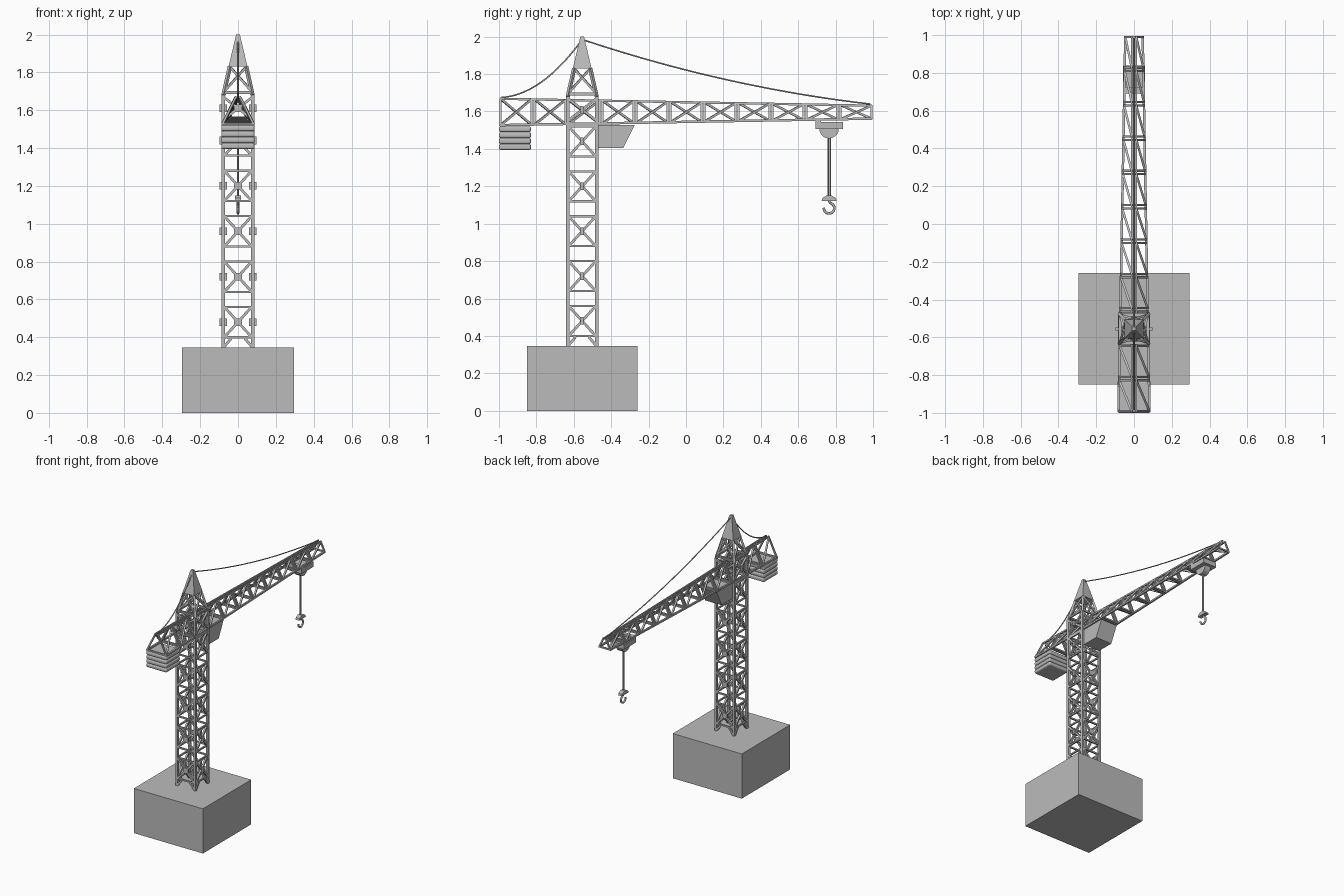
import bpy, bmesh, math
from mathutils import Vector, Matrix

cube = bpy.data.objects.get("Cube")
if cube:
    bpy.data.objects.remove(cube, do_unlink=True)

GREY = (0.5, 0.5, 0.5, 1)
mat = bpy.data.materials.new("plain grey")
mat.use_nodes = True
mat.diffuse_color = GREY
mat.node_tree.nodes["Principled BSDF"].inputs["Base Color"].default_value = GREY


def finish(name, bm):
    bmesh.ops.recalc_face_normals(bm, faces=bm.faces[:])
    me = bpy.data.meshes.new(name)
    bm.to_mesh(me)
    bm.free()
    me.materials.append(mat)
    ob = bpy.data.objects.new(name, me)
    bpy.context.collection.objects.link(ob)
    return ob


def bar(bm, a, b, w, d=None, xf=Matrix()):
    """Rectangular beam from a to b."""
    a, b = xf @ Vector(a), xf @ Vector(b)
    z = (b - a).normalized()
    ref = Vector((0, 1, 0)) if abs(z.z) > 0.99 else Vector((0, 0, 1))
    x = ref.cross(z).normalized()
    rot = Matrix((x, z.cross(x), z)).transposed().to_4x4()
    size = Matrix.Diagonal((w, d or w, (b - a).length, 1))
    bmesh.ops.create_cube(bm, size=1, matrix=Matrix.Translation((a + b) / 2) @ rot @ size)


def box(bm, lo, hi):
    lo, hi = Vector(lo), Vector(hi)
    bmesh.ops.create_cube(bm, size=1, matrix=Matrix.Translation((lo + hi) / 2)
                          @ Matrix.Diagonal((*(hi - lo), 1)))


def prism(bm, profile, half):
    """Extrude a (y, z) profile across x."""
    left = [bm.verts.new((-half, y, z)) for y, z in profile]
    right = [bm.verts.new((half, y, z)) for y, z in profile]
    bm.faces.new(left)
    bm.faces.new(right[::-1])
    n = len(profile)
    for i in range(n):
        j = (i + 1) % n
        bm.faces.new((left[i], right[i], right[j], left[j]))


def wire(name, points, radius):
    cu = bpy.data.curves.new(name, "CURVE")
    cu.dimensions = "3D"
    cu.bevel_depth = radius
    cu.bevel_resolution = 2
    cu.use_fill_caps = True
    sp = cu.splines.new("POLY")
    sp.points.add(len(points) - 1)
    for p, co in zip(sp.points, points):
        p.co = (*co, 1)
    cu.materials.append(mat)
    ob = bpy.data.objects.new(name, cu)
    bpy.context.collection.objects.link(ob)


MAST_Y, HALF, BASE_TOP, SHOULDER = -0.555, 0.077, 0.345, 1.68
quarter_turns = [Matrix.Translation((0, MAST_Y, 0)) @ Matrix.Rotation(k * math.pi / 2, 4, "Z")
                 for k in range(4)]

# Foundation block
bm = bmesh.new()
box(bm, (-0.295, MAST_Y - 0.295, 0), (0.295, MAST_Y + 0.295, BASE_TOP))
finish("foundation_block", bm)

# Mast: corner posts, rungs, cross braces and gussets on four sides
bm = bmesh.new()
for xf in quarter_turns:
    bar(bm, (-HALF, -HALF, BASE_TOP - 0.01), (-HALF, -HALF, SHOULDER), 0.018, xf=xf)
    crosses = [(0.48 + 0.24 * k, 0.085) for k in range(5)] + [(1.61, 0.06)]
    for zc, h in crosses:
        for s in (-1, 1):
            bar(bm, (-s * HALF, -HALF, zc - h), (s * HALF, -HALF, zc + h), 0.014, xf=xf)
            bar(bm, (-HALF, -HALF, zc + s * 0.08), (HALF, -HALF, zc + s * 0.08), 0.011, xf=xf)
        bar(bm, (0, -HALF, zc - 0.02), (0, -HALF, zc + 0.02), 0.04, 0.016, xf=xf)
    for s in (-1, 1):
        bar(bm, (s * 0.035, -HALF, 0.395), (s * HALF, -HALF, BASE_TOP), 0.014, xf=xf)
finish("mast", bm)

# Spire: sloping legs, braces and plated tip
def spire_half(z):
    return HALF + (0.007 - HALF) * (z - SHOULDER) / (1.99 - SHOULDER)


PLATE = 1.83
bm = bmesh.new()
for xf in quarter_turns:
    lo, hi = spire_half(1.70), spire_half(PLATE)
    bar(bm, (-HALF, -HALF, SHOULDER), (-hi, -hi, PLATE), 0.016, xf=xf)
    bar(bm, (-lo, -lo, 1.695), (lo, -lo, 1.695), 0.012, xf=xf)
    for s in (-1, 1):
        bar(bm, (-s * lo, -lo, 1.70), (s * hi, -hi, PLATE), 0.012, xf=xf)
finish("spire_frame", bm)
bm = bmesh.new()
bmesh.ops.create_cone(bm, cap_ends=True, segments=4, radius1=(hi + 0.007) * math.sqrt(2),
                      radius2=0.014, depth=2.0 - PLATE,
                      matrix=Matrix.Translation((0, MAST_Y, (2.0 + PLATE) / 2))
                      @ Matrix.Rotation(math.pi / 4, 4, "Z"))
finish("spire_tip", bm)


# Boom: tapering triangular truss in eleven panels
def boom(y):
    t = (y + 1) / 2
    half = 0.082 - 0.036 * t
    top = Vector((0, y, 1.668 - 0.037 * t))
    return top, {s: Vector((s * half, y, 1.527 + 0.035 * t)) for s in (-1, 1)}


bm = bmesh.new()
PANELS = 11
top_a, low_a = boom(-0.995)
top_b, low_b = boom(0.995)
for s in (-1, 1):
    bar(bm, low_a[s], low_b[s], 0.013)
    shift = Vector((s * 0.012, 0, 0))
    bar(bm, top_a + shift, top_b + shift, 0.009, 0.012)
for k in range(PANELS):
    y0, y1 = -1 + 2 * k / PANELS + 0.009, -1 + 2 * (k + 1) / PANELS - 0.009
    (t0, l0), (t1, l1) = boom(y0), boom(y1)
    for t, l in ((t0, l0), (t1, l1)):
        bar(bm, l[-1], l[1], 0.011)
        for s in (-1, 1):
            bar(bm, l[s], t + Vector((s * 0.012, 0, 0)), 0.011)
    bar(bm, l1[-1], t0 - Vector((0.012, 0, 0)), 0.012)
    bar(bm, l0[1], t1 + Vector((0.012, 0, 0)), 0.012)
finish("boom", bm)

# Counterweight slabs with rounded edges
for k in range(4):
    bm = bmesh.new()
    z = 1.395 + k * 0.0315
    box(bm, (-0.088, -1.0, z), (0.088, -0.828, z + 0.031))
    bmesh.ops.bevel(bm, geom=bm.edges[:], offset=0.011, segments=3, profile=0.5, affect="EDGES")
    finish("counterweight_slab_%d" % (k + 1), bm)

# Operator cab with slanted nose
bm = bmesh.new()
prism(bm, [(-0.47, 1.405), (-0.335, 1.405), (-0.275, 1.527), (-0.47, 1.527)], 0.07)
finish("cab", bm)

# Trolley with half-round sheave housing
HOOK_Y = 0.765
bm = bmesh.new()
box(bm, (-0.058, 0.692, 1.507), (0.058, 0.84, 1.545))
box(bm, (-0.058, 0.692, 1.54), (0.058, 0.722, 1.56))
arc = [math.pi * (1 + i / 12) for i in range(13)]
prism(bm, [(HOOK_Y + 0.052 * math.cos(a), 1.508 + 0.052 * math.sin(a)) for a in arc], 0.025)
finish("trolley", bm)

# Hoist ropes, hook block and hook
for name, s in (("hoist_rope_front", -1), ("hoist_rope_back", 1)):
    y = HOOK_Y + s * 0.005
    wire(name, [(0, y, 1.47), (0, y, 1.14)], 0.004)
bm = bmesh.new()
prism(bm, [(HOOK_Y + y, z) for y, z in
           ((-0.04, 1.122), (0.04, 1.122), (0.036, 1.137), (0.015, 1.15),
            (-0.015, 1.15), (-0.036, 1.137))], 0.016)
finish("hook_block", bm)
sweep = [math.radians(80 - 265 * i / 18) for i in range(19)]
wire("hook", [(0, HOOK_Y, 1.125)] +
     [(0, HOOK_Y + 0.028 * math.cos(a), 1.083 + 0.028 * math.sin(a)) for a in sweep], 0.007)


# Sagging stay cables
def stay(name, end, sag):
    a, b = Vector((0, MAST_Y, 1.985)), Vector(end)
    wire(name, [a.lerp(b, t / 20) - Vector((0, 0, 4 * sag * t / 20 * (1 - t / 20)))
                for t in range(21)], 0.004)


stay("front_stay", (0, -0.985, 1.675), 0.07)
stay("boom_stay", (0, 0.985, 1.64), 0.042)
